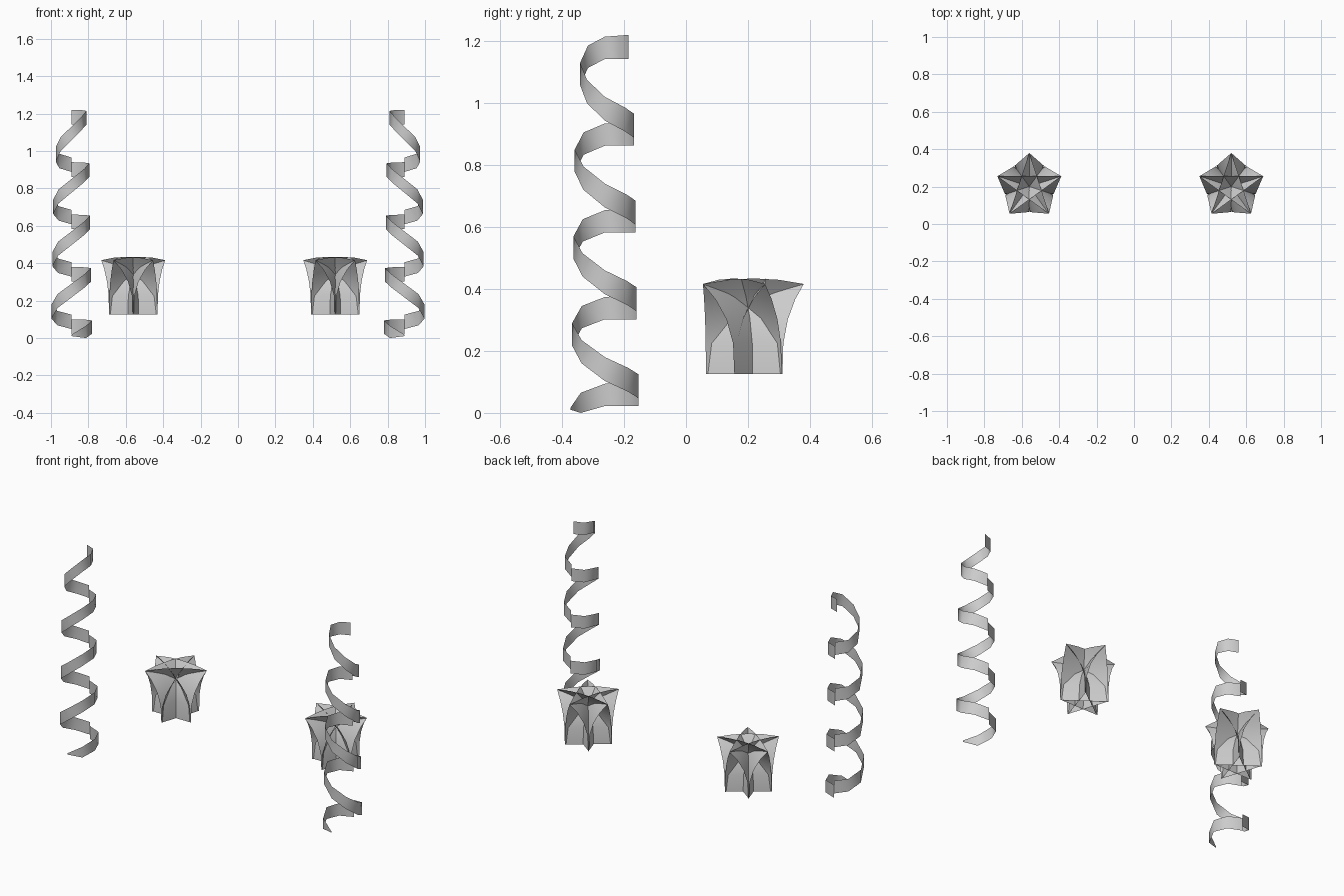
import bpy, math
from mathutils import Vector

if "Cube" in bpy.data.objects:
    bpy.data.objects.remove(bpy.data.objects["Cube"])


def make_mesh(name, verts, faces):
    mesh = bpy.data.meshes.new(name)
    mesh.from_pydata(verts, [], faces)
    mesh.update()
    for p in mesh.polygons:
        p.use_smooth = True
    ob = bpy.data.objects.new(name, mesh)
    bpy.context.collection.objects.link(ob)
    return ob


# Spiral ribbons: separate octagonal turns, descending and widening downward
DROP = [0, -0.002, -0.006, -0.035, -0.09, -0.145, -0.2, -0.235, -0.255]
WIDTH = [0.078, 0.076, 0.072, 0.072, 0.073, 0.075, 0.077, 0.077, 0.077]
RADII = [0.076, 0.095, 0.099, 0.103, 0.108, 0.112]


def ribbon(name, side):
    verts, faces = [], []
    for turn in range(5):
        steps = 9 if turn < 4 else 5        # last turn stops at the floor
        for i in range(steps):
            a = math.pi / 2 + i * math.pi / 4
            r = RADII[turn] + (RADII[turn + 1] - RADII[turn]) * i / 8
            if turn == 0 and 3 <= i <= 6:   # narrower first turn
                r -= 0.006
            top = 1.22 - 0.28 * turn + DROP[i]
            low = max(top - WIDTH[i], 0.0)
            if turn == 4 and i == 4:        # pointed tip
                low, top = 0.01, 0.018
            x = side * (0.89 + r * math.cos(a))
            y = -0.262 + r * math.sin(a)
            n = len(verts)
            verts += [(x, y, low), (x, y, top)]
            if i:
                faces.append((n - 2, n, n + 1, n - 1))
    return make_mesh(name, verts, faces)


ribbon("right_spiral_ribbon", 1)
ribbon("left_spiral_ribbon", -1)

# Plant leaves: five crossing sheets in a star, bending outward at the top
# Height along a leaf and its share of the bend
PROFILE = [(0.125, 0), (0.225, 0.04), (0.305, 0.25), (0.375, 0.6), (0.43, 1)]


def plant(name, cx, cy):
    verts, faces = [], []
    cols = 5
    for k in range(5):
        ang = math.radians(18 + 72 * k)
        out = Vector((math.cos(ang), math.sin(ang)))
        along = Vector((-out.y, out.x))
        base = len(verts)
        for z, share in PROFILE:
            half = 0.13 + 0.041 * share
            dist = -0.04 + 0.096 * share
            for c in range(cols):
                t = 2 * c / (cols - 1) - 1
                p = out * dist + along * half * t
                arch = share * (0.004 - 0.018 * t * t)
                verts.append((cx + p.x, cy + p.y, z + arch))
        for r in range(len(PROFILE) - 1):
            for c in range(cols - 1):
                n = base + r * cols + c
                faces.append((n, n + 1, n + cols + 1, n + cols))
    return make_mesh(name, verts, faces)


plant("left_plant", -0.56, 0.2)
plant("right_plant", 0.52, 0.2)
